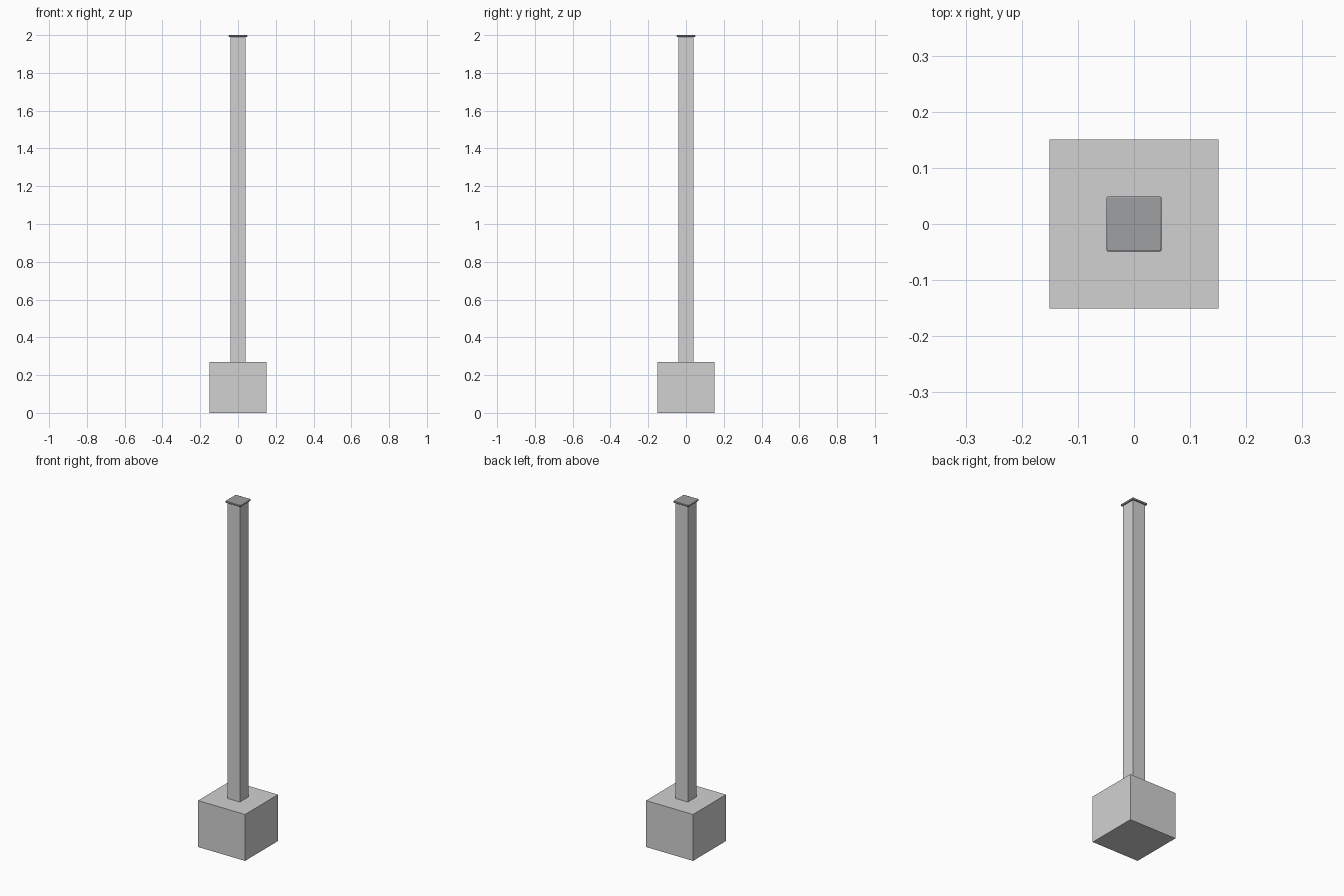
import bpy

if "Cube" in bpy.data.objects:
    bpy.data.objects.remove(bpy.data.objects["Cube"])


def material(name, rgb):
    m = bpy.data.materials.new(name)
    m.diffuse_color = (*rgb, 1)
    m.use_nodes = True
    m.node_tree.nodes["Principled BSDF"].inputs["Base Color"].default_value = m.diffuse_color
    return m


def box(name, half, z0, z1, mat, bevel=0):
    bpy.ops.mesh.primitive_cube_add(size=1, location=(0, 0, (z0 + z1) / 2))
    o = bpy.context.object
    o.name = name
    o.scale = (half * 2, half * 2, z1 - z0)
    bpy.ops.object.transform_apply(location=False, rotation=False, scale=True)
    o.data.materials.append(mat)
    if bevel:
        b = o.modifiers.new("edge", "BEVEL")
        b.width = bevel
        b.segments = 2
    return o


pale = material("pale grey", (0.64, 0.64, 0.64))
steel = material("cap grey", (0.34, 0.35, 0.36))

# square footing, post and thin rounded cap
box("footing", 0.151, 0, 0.27, pale)
box("post", 0.04, 0.27, 1.992, pale)
cap = box("post_cap", 0.049, 1.99, 2.0, steel, 0.003)
bpy.ops.object.shade_smooth_by_angle()
